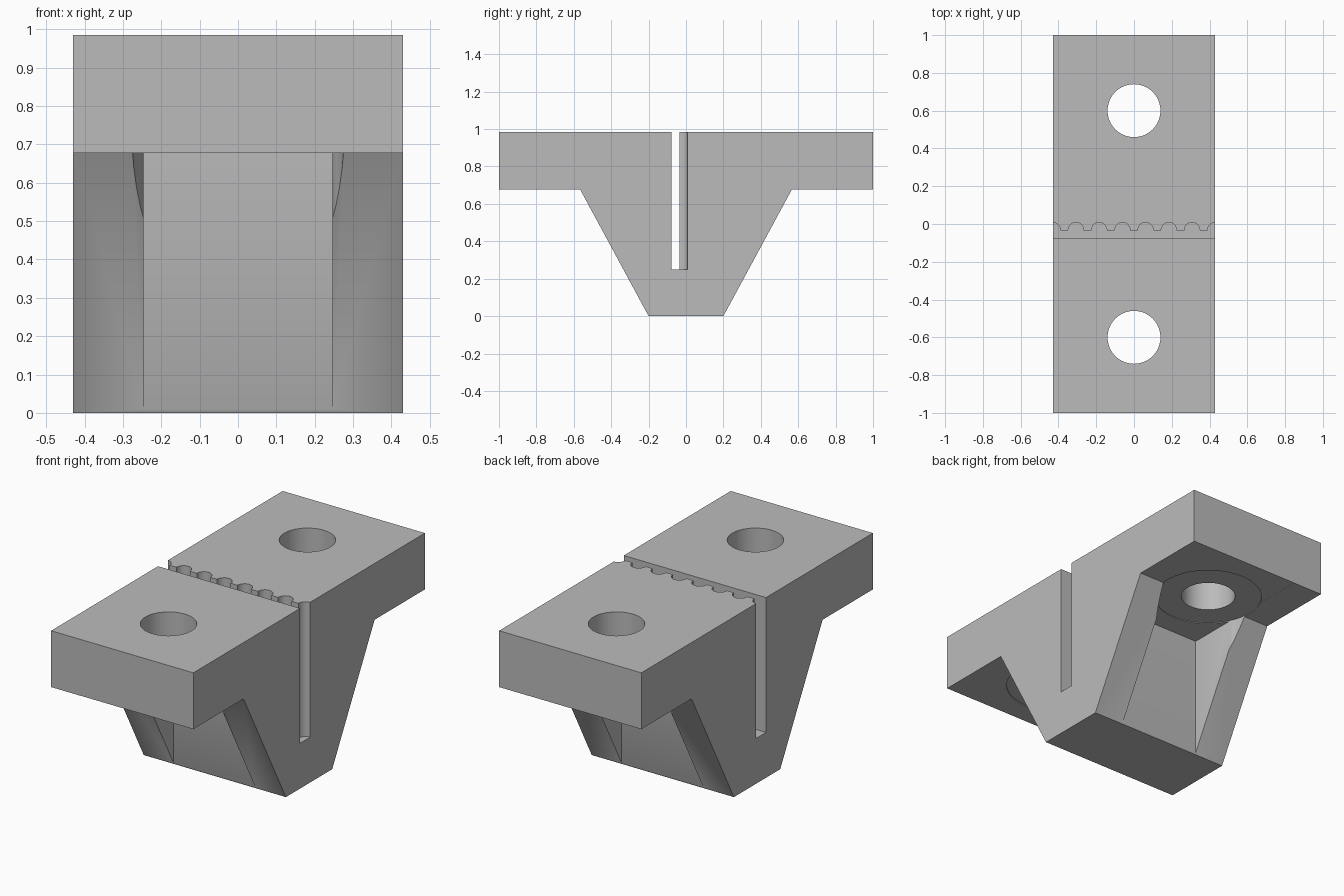
import bpy, bmesh
from math import cos, sin, pi
from mathutils import Vector

if "Cube" in bpy.data.objects:
    bpy.data.objects.remove(bpy.data.objects["Cube"], do_unlink=True)

HALF_W, TOP, UNDER = 0.43, 0.985, 0.677
HOLE_Y = 0.6

grey = bpy.data.materials.new("plain_grey")
grey.use_nodes = True
colour = (0.5, 0.5, 0.5, 1)
grey.diffuse_color = colour
grey.node_tree.nodes["Principled BSDF"].inputs["Base Color"].default_value = colour


def prism(name, points, offset):
    """Extrude a closed outline of 3D points along offset."""
    bm = bmesh.new()
    face = bm.faces.new([bm.verts.new(p) for p in points])
    new = bmesh.ops.extrude_face_region(bm, geom=[face])["geom"]
    verts = [v for v in new if isinstance(v, bmesh.types.BMVert)]
    bmesh.ops.translate(bm, verts=verts, vec=Vector(offset))
    bmesh.ops.recalc_face_normals(bm, faces=bm.faces)
    mesh = bpy.data.meshes.new(name)
    bm.to_mesh(mesh)
    bm.free()
    mesh.materials.append(grey)
    obj = bpy.data.objects.new(name, mesh)
    bpy.context.collection.objects.link(obj)
    return obj


def cylinder(name, radius, y, z0, z1, n=64):
    ring = [(radius * cos(2 * pi * i / n), y + radius * sin(2 * pi * i / n), z0)
            for i in range(n)]
    return prism(name, ring, (0, 0, z1 - z0))


# Clamp body: side profile with a flange at each end
half = [(0.2, 0), (0.566, UNDER), (1, UNDER), (1, TOP)]
profile = half + [(-y, z) for y, z in reversed(half)]
body = prism("clamp_body", [(-HALF_W, y, z) for y, z in profile], (2 * HALF_W, 0, 0))

# Belt slot: flat on the front side, rounded tooth grooves on the back side
front_y, land_y, pitch, r = -0.077, -0.034, 0.123, 0.041
outline = [(-0.6, front_y), (-0.6, land_y)]
for k in range(-4, 4):
    cx = (k + 0.5) * pitch
    outline += [(cx - r * cos(pi * i / 14), land_y + 1.04 * r * sin(pi * i / 14))
                for i in range(15)]
outline += [(0.6, land_y), (0.6, front_y)]
cutters = [prism("belt_slot_cutter", [(x, y, 0.248) for x, y in outline], (0, 0, 1))]

# Bolt holes, washer seats and pockets between the ribs, front and back
for side, label in ((-1, "front"), (1, "back")):
    y = side * HOLE_Y
    cutters.append(cylinder(label + "_hole_cutter", 0.14, y, -0.1, 1.1))
    cutters.append(cylinder(label + "_seat_cutter", 0.277, y, -0.1, UNDER + 0.005))
    w, y0, y1 = 0.247, side * 0.205, side * 1.2
    floor = [(-w, y0, -0.1), (w, y0, -0.1), (w, y1, -0.1), (-w, y1, -0.1)]
    cutters.append(prism(label + "_pocket_cutter", floor, (0, 0, UNDER + 0.1005)))

# Cut the body and bake the result
for cutter in cutters:
    cutter.hide_render = True
    mod = body.modifiers.new(cutter.name, "BOOLEAN")
    mod.operation, mod.solver, mod.object = "DIFFERENCE", "EXACT", cutter
bpy.context.view_layer.update()
baked = bpy.data.meshes.new_from_object(
    body.evaluated_get(bpy.context.evaluated_depsgraph_get()))
body.modifiers.clear()
body.data = baked
for cutter in cutters:
    bpy.data.objects.remove(cutter, do_unlink=True)

bpy.ops.object.select_all(action="DESELECT")
body.select_set(True)
bpy.context.view_layer.objects.active = body
bpy.ops.object.shade_smooth_by_angle(angle=pi / 6)
